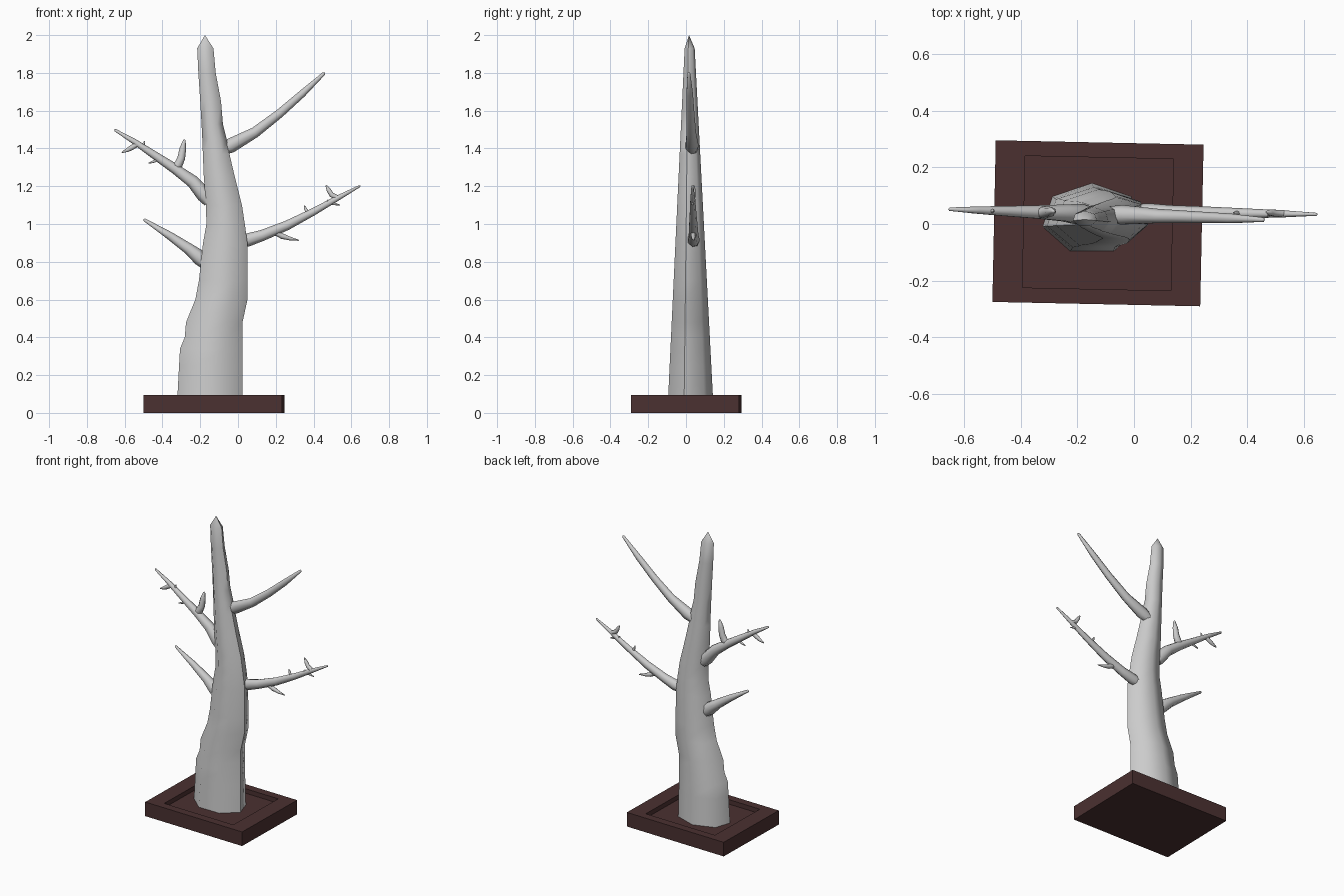
import bpy, bmesh, math
from mathutils import Vector, Matrix

if "Cube" in bpy.data.objects:
    bpy.data.objects.remove(bpy.data.objects["Cube"])

SIDES = 7


def finish(name, bm, smooth=True):
    bmesh.ops.recalc_face_normals(bm, faces=bm.faces)
    me = bpy.data.meshes.new(name)
    bm.to_mesh(me)
    bm.free()
    ob = bpy.data.objects.new(name, me)
    bpy.context.collection.objects.link(ob)
    if smooth:
        bpy.ops.object.select_all(action='DESELECT')
        ob.select_set(True)
        bpy.context.view_layer.objects.active = ob
        bpy.ops.object.shade_smooth_by_angle(angle=math.radians(60))
    return ob


def loft(name, rings, tip):
    """rings: (centre, in-plane axis, rx, ry); second axis is always y."""
    bm = bmesh.new()
    loops = []
    for c, u, rx, ry in rings:
        loop = []
        for i in range(SIDES):
            a = math.pi / 2 + 2 * math.pi * i / SIDES
            loop.append(bm.verts.new(c + u * math.cos(a) * rx + Vector((0, 1, 0)) * math.sin(a) * ry))
        loops.append(loop)
    for a, b in zip(loops, loops[1:]):
        for i in range(SIDES):
            j = (i + 1) % SIDES
            bm.faces.new((a[i], a[j], b[j], b[i]))
    bm.faces.new(loops[0])
    apex = bm.verts.new(tip)
    for i in range(SIDES):
        bm.faces.new((loops[-1][i], loops[-1][(i + 1) % SIDES], apex))
    return finish(name, bm)


def branch(name, pts, y0, y1):
    """pts: (x, z, radius) along the branch; y runs from y0 to y1."""
    n = len(pts) - 1
    P = [Vector((x, y0 + (y1 - y0) * i / n, z)) for i, (x, z, r) in enumerate(pts)]
    rings = []
    for i in range(n + 1):
        t = P[min(i + 1, n)] - P[max(i - 1, 0)]
        u = Vector((t.z, 0, -t.x)).normalized()
        rings.append((P[i], u, pts[i][2], pts[i][2] * 0.9))
    end = P[-1] + (P[-1] - P[-2]).normalized() * pts[-1][2]
    return loft(name, rings, end)


# Base slab with a recessed top
bm = bmesh.new()
bmesh.ops.create_cube(bm, size=1)
bmesh.ops.scale(bm, vec=(0.733, 0.57, 0.095), verts=bm.verts)
top = max(bm.faces, key=lambda f: f.calc_center_median().z)
bmesh.ops.inset_region(bm, faces=[top], thickness=0.05)
bmesh.ops.scale(bm, vec=(0.5 / 0.633, 0.437 / 0.47, 1), verts=top.verts)
floor = bmesh.ops.extrude_discrete_faces(bm, faces=[top])['faces'][0]
bmesh.ops.translate(bm, vec=(0, 0, -0.03), verts=floor.verts)
bmesh.ops.transform(bm, verts=bm.verts,
                    matrix=Matrix.Translation((-0.127, 0.0025, 0.0475)) @ Matrix.Rotation(math.radians(-1.2), 4, 'Z'))
base = finish("base", bm, smooth=False)
mat = bpy.data.materials.new("dark_brown")
mat.diffuse_color = (0.07, 0.03, 0.03, 1)
mat.use_nodes = True
mat.node_tree.nodes["Principled BSDF"].inputs["Base Color"].default_value = mat.diffuse_color
base.data.materials.append(mat)

# Trunk: height, left edge, right edge
profile = [(0.06, -.322, .025), (0.25, -.312, .024), (0.34, -.307, .023), (0.4, -.282, .023),
           (0.48, -.275, .024), (0.6, -.226, .05), (0.7, -.207, .05), (0.9, -.185, .05),
           (1.0, -.167, .036), (1.1, -.17, .021), (1.25, -.181, -.017), (1.37, -.186, -.045),
           (1.45, -.189, -.06), (1.53, -.193, -.08), (1.65, -.2, -.09), (1.8, -.21, -.118),
           (1.93, -.216, -.13)]
rings = []
for z, l, r in profile:
    ry = 0.126 - 0.098 * (z - 0.06) / 1.87
    rings.append((Vector(((l + r) / 2, 0.018, z)), Vector((1, 0, 0)), (r - l) / 2 / 0.975, ry))
loft("trunk", rings, Vector((-0.175, 0.016, 2.0)))

# Main branches
branch("branch_upper_right", [(-.09, 1.39, .03), (-.04, 1.415, .04), (.09, 1.485, .029), (.22, 1.585, .024),
                              (.34, 1.69, .02), (.455, 1.797, .009)], .035, .015)
branch("branch_lower_right", [(0, .905, .03), (.05, .915, .036), (.13, .94, .03), (.26, .993, .026),
                              (.4, 1.065, .02), (.52, 1.133, .015), (.643, 1.2, .006)], .042, .034)
branch("branch_upper_left", [(-.15, 1.12, .035), (-.18, 1.155, .042), (-.24, 1.225, .035), (-.33, 1.29, .028),
                             (-.45, 1.37, .021), (-.55, 1.437, .015), (-.65, 1.497, .007)], .03, .052)
branch("branch_lower_left", [(-.17, .79, .035), (-.2, .82, .042), (-.26, .868, .031), (-.36, .937, .022),
                             (-.495, 1.022, .008)], .03, .045)

# Twigs
branch("twig_right_down", [(.18, .965, .016), (.235, .935, .015), (.275, .923, .01), (.32, .914, .003)], .038, .04)
branch("twig_right_up", [(.53, 1.137, .014), (.495, 1.155, .014), (.48, 1.18, .012), (.467, 1.203, .004)], .036, .042)
branch("twig_right_small", [(.47, 1.12, .01), (.505, 1.108, .008), (.538, 1.1, .003)], .035, .036)
branch("twig_right_spike", [(.37, 1.055, .01), (.358, 1.08, .008), (.352, 1.097, .003)], .037, .04)
branch("twig_left_up", [(-.34, 1.295, .018), (-.315, 1.315, .024), (-.3, 1.35, .021), (-.292, 1.4, .018),
                        (-.284, 1.443, .007)], .04, .045)
branch("twig_left_down", [(-.53, 1.425, .014), (-.562, 1.405, .014), (-.585, 1.392, .011), (-.613, 1.38, .004)], .047, .05)
branch("twig_left_spike", [(-.515, 1.405, .012), (-.5, 1.42, .008), (-.494, 1.438, .003)], .045, .047)
branch("twig_left_small", [(-.42, 1.345, .01), (-.448, 1.33, .007), (-.472, 1.322, .003)], .042, .044)
